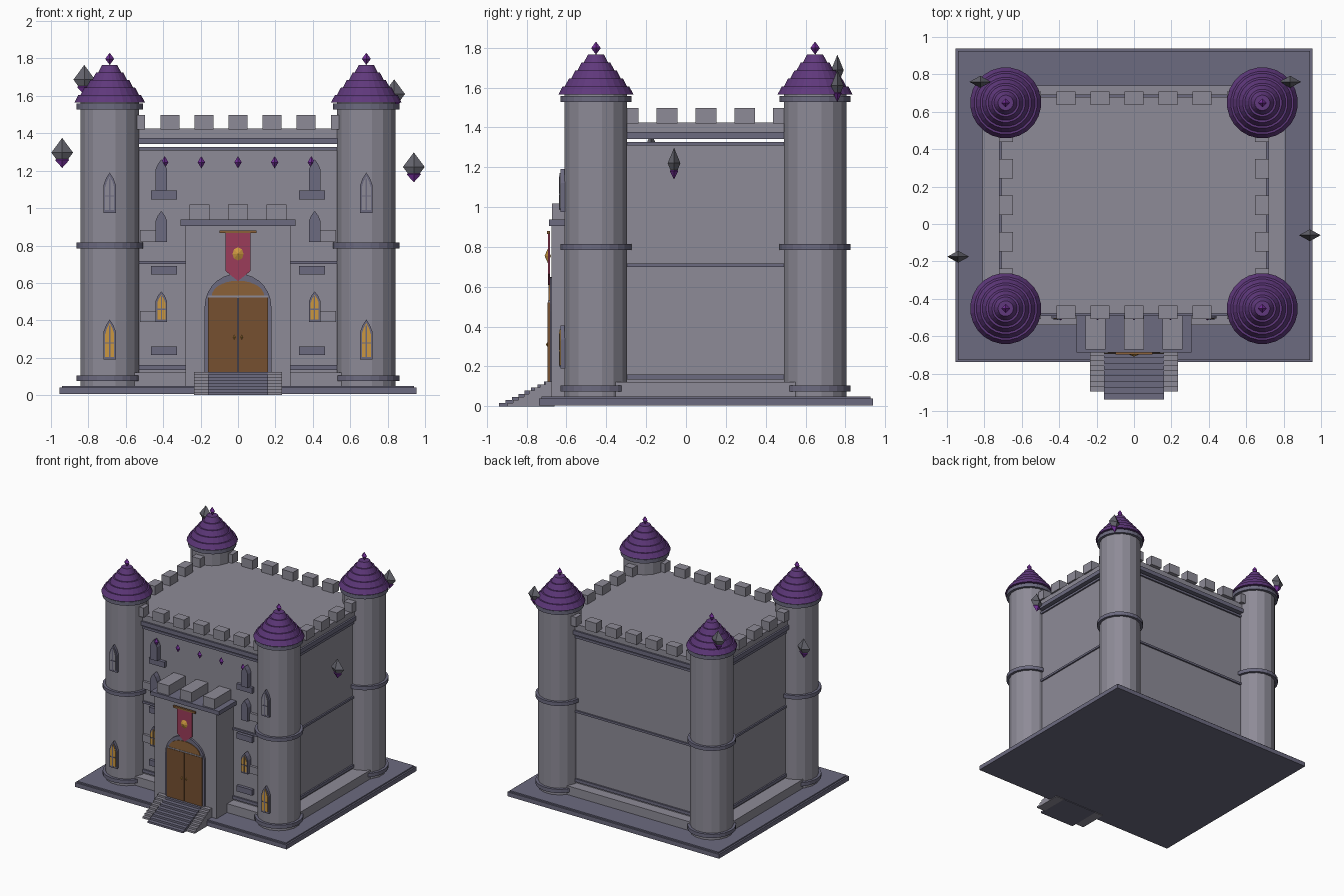
import bpy, bmesh, math
from mathutils import Matrix

if "Cube" in bpy.data.objects:
    bpy.data.objects.remove(bpy.data.objects["Cube"])


def material(name, r, g, b):
    m = bpy.data.materials.new(name)
    m.use_nodes = True
    m.diffuse_color = (r, g, b, 1)
    m.node_tree.nodes["Principled BSDF"].inputs["Base Color"].default_value = (r, g, b, 1)
    return m


STONE = material("light stone", .27, .26, .31)
TRIM = material("dark stone", .15, .145, .215)
ROOF = material("roof purple", .115, .04, .2)
GEM = material("gem purple", .18, .03, .33)
WOOD = material("door wood", .18, .08, .03)
ARCHWOOD = material("arch wood", .26, .12, .04)
RED = material("banner red", .33, .045, .1)
GOLD = material("gold", .6, .31, .05)
CRYSTAL = material("crystal grey", .13, .13, .155)

CY = .1          # middle of the castle in y
SIDES = (-1, 1)


def finish(name, bm, mat):
    bmesh.ops.recalc_face_normals(bm, faces=bm.faces)
    mesh = bpy.data.meshes.new(name)
    bm.to_mesh(mesh)
    bm.free()
    mesh.materials.append(mat)
    ob = bpy.data.objects.new(name, mesh)
    bpy.context.scene.collection.objects.link(ob)
    return ob


def box(name, x, y, z, mat):
    """Box from three (low, high) ranges."""
    bm = bmesh.new()
    mid = [(a + b) / 2 for a, b in (x, y, z)]
    size = [abs(b - a) for a, b in (x, y, z)]
    bmesh.ops.create_cube(bm, size=1, matrix=Matrix.Translation(mid) @ Matrix.Diagonal((*size, 1)))
    return finish(name, bm, mat)


def block(name, hx, hy, z, mat):
    """Box centred on the castle."""
    return box(name, (-hx, hx), (CY - hy, CY + hy), z, mat)


def lathe(name, x, y, profile, sides, mat):
    """Stacked frusta from (radius, z) rings."""
    bm = bmesh.new()
    rings = []
    for r, z in profile:
        angles = [(i + .5) * math.tau / sides for i in range(sides)]
        rings.append([bm.verts.new((x + r * math.cos(a), y + r * math.sin(a), z)) for a in angles])
    for lo, hi in zip(rings, rings[1:]):
        for i in range(sides):
            j = (i + 1) % sides
            bm.faces.new((lo[i], lo[j], hi[j], hi[i]))
    bm.faces.new(rings[0])
    bm.faces.new(rings[-1])
    return finish(name, bm, mat)


def prism(name, outline, y0, y1, mat):
    """Outline in x and z, pushed from y0 to y1."""
    bm = bmesh.new()
    face = bm.faces.new([bm.verts.new((x, y0, z)) for x, z in outline])
    new = bmesh.ops.extrude_face_region(bm, geom=[face])["geom"]
    verts = [v for v in new if isinstance(v, bmesh.types.BMVert)]
    bmesh.ops.translate(bm, verts=verts, vec=(0, y1 - y0, 0))
    return finish(name, bm, mat)


def bipyramid(name, centre, size, mat, sides=4, turn=Matrix()):
    bm = bmesh.new()
    for s in SIDES:
        bmesh.ops.create_cone(bm, segments=sides, radius1=1, radius2=0, depth=1,
                              matrix=Matrix.Diagonal((1, 1, s, 1)) @ Matrix.Translation((0, 0, .5)))
    bmesh.ops.delete(bm, geom=[f for f in bm.faces if abs(f.normal.z) > .99], context='FACES')
    bmesh.ops.remove_doubles(bm, verts=bm.verts, dist=.001)
    bm.transform(Matrix.Translation(centre) @ Matrix.Diagonal((*size, 1)) @ turn)
    return finish(name, bm, mat)


def pointed(x, z, w, h):
    right = [(w, 0), (w, .68 * h), (.6 * w, .85 * h)]
    left = [(-a, b) for a, b in reversed(right)]
    return [(x + a, z + b) for a, b in right + [(0, h)] + left]


def round_arch(w, z0, spring, rise, steps=14):
    arc = [(w * math.cos(math.pi * i / steps), spring + rise * math.sin(math.pi * i / steps))
           for i in range(steps + 1)]
    return ([(w, z0)] if z0 < spring else []) + arc + ([(-w, z0)] if z0 < spring else [])


def window(name, x, y, z, w, h, depth, pane):
    prism(name + "_frame", pointed(x, z, w, h), y, y + depth, TRIM)
    if pane:
        prism(name + "_pane", pointed(x, z + .015, w * .7, h - .035), y - .004, y, pane)
        box(name + "_mullion", (x - .003, x + .003), (y - .008, y), (z + .01, z + h * .85), TRIM)
        box(name + "_crossbar", (x - w * .7, x + w * .7), (y - .008, y),
            (z + h * .4, z + h * .4 + .006), TRIM)


# Base and plinth
block("base_slab", .955, .838, (.005, .04), TRIM)
block("base_top", .942, .826, (.04, .05), TRIM)
block("plinth", .81, .64, (.05, .122), STONE)

# Main walls with trim courses
block("walls", .69, .56, (.05, 1.31), STONE)
for z0, z1 in ((.135, .16), (.7, .717), (1.308, 1.327)):
    block("wall_course", .702, .573, (z0, z1), TRIM)

# Roof slab and battlements
block("parapet_trim", .722, .592, (1.342, 1.376), TRIM)
block("parapet", .708, .578, (1.376, 1.425), STONE)
for s in SIDES:
    for i in range(-3, 4):
        y = CY + s * .572
        box("end_merlon", (i * .182 - .05, i * .182 + .05), (y - .036, y + .036), (1.42, 1.497), STONE)
    for i in range(-2, 3):
        y = CY + i * .195
        box("side_merlon", (s * .648, s * .722), (y - .052, y + .052), (1.42, 1.497), STONE)

# Corner towers
for x in (-.686, .686):
    for y in (-.452, .648):
        lathe("tower", x, y, [(.16, .05), (.16, 1.57)], 16, STONE)
        for z in (.075, .785, 1.528):
            lathe("tower_ring", x, y, [(.18, z), (.18, z + .03)], 24, TRIM)
        tiers = []
        for i in range(5):
            r, z = .19 - .032 * i, 1.565 + .04 * i
            tiers += [(r, z), (r - .021, z + .04)]
        lathe("tower_roof", x, y, tiers, 24, ROOF)
        bipyramid("tower_finial", (x, y, 1.798), (.024, .024, .033), GEM)
    window("tower_low_window", x, -.63, .19, .034, .215, .05, GOLD)
    window("tower_high_window", x, -.63, .975, .034, .215, .05, STONE)

# Facade windows, stone blocks and hanging gems
WALL = CY - .56
for s in SIDES:
    window("facade_low_window", s * .41, WALL - .045, .39, .031, .165, .06, GOLD)
    for z in (.82, 1.095):
        window("facade_window", s * .41, WALL - .045, z, .031, .165, .06, None)
    for z in (.215, .645, 1.047):
        box("dark_block", (s * .325, s * .465), (WALL - .025, WALL + .02), (z, z + .046), TRIM)
    for z in (.39, .822):
        box("light_block", (s * .385, s * .525), (WALL - .02, WALL + .02), (z, z + .06), STONE)
for i in range(-2, 3):
    bipyramid("facade_gem", (i * .196, WALL - .035, 1.245), (.02, .02, .033), GEM)

# Gatehouse
box("gatehouse", (-.28, .28), (-.668, WALL), (.05, .91), STONE)
for s in SIDES:
    box("gate_pilaster", (s * .18, s * .28), (-.674, -.6), (.05, .91), STONE)
box("gate_cornice", (-.308, .308), (-.687, WALL), (.905, .938), TRIM)
for i in (-1, 0, 1):
    box("gate_merlon", (i * .206 - .053, i * .206 + .053), (-.672, -.44), (.938, 1.018), STONE)

# Door in its arch
prism("door_arch", round_arch(.178, .12, .475, .175), -.684, -.64, TRIM)
prism("door_fanlight", round_arch(.14, .53, .53, .082), -.69, -.68, ARCHWOOD)
box("door_lintel", (-.16, .16), (-.692, -.68), (.52, .532), STONE)
for s in SIDES:
    box("door_leaf", (s * .003, s * .16), (-.695, -.68), (.125, .522), WOOD)
    bipyramid("door_handle", (s * .02, -.697, .31), (.006, .006, .012), GOLD)

# Banner with emblem
box("banner_rod", (-.1, .1), (-.698, -.682), (.866, .88), ARCHWOOD)
prism("banner", [(-.068, .868), (.068, .868), (.068, .665), (0, .61), (-.068, .665)], -.692, -.684, RED)
bipyramid("banner_emblem", (0, -.694, .755), (.03, .016, .035), GOLD, 8,
          Matrix.Rotation(math.pi / 2, 4, 'X'))

# Stairs with stepped cheeks
STEPS = 8
for i in range(STEPS):
    top = (i + 1) * .125 / STEPS
    y = -.938 + i * .032
    box("stair_step", (-.16, .16), (y, -.66), (top - .0156, top), TRIM)
    y = -.895 + i * .027
    for s in SIDES:
        box("stair_cheek", (s * .16, s * .235), (y, -.66), (top - .0156, top), STONE)

# Floating crystals
for x, y, z in ((.94, -.06, 1.22), (-.94, -.175, 1.297), (-.822, .76, 1.687), (.835, .76, 1.61)):
    bipyramid("floating_crystal", (x, y, z), (.058, .032, .078), CRYSTAL)
    bipyramid("crystal_core", (x, y, z - .04), (.038, .021, .042), GEM)
